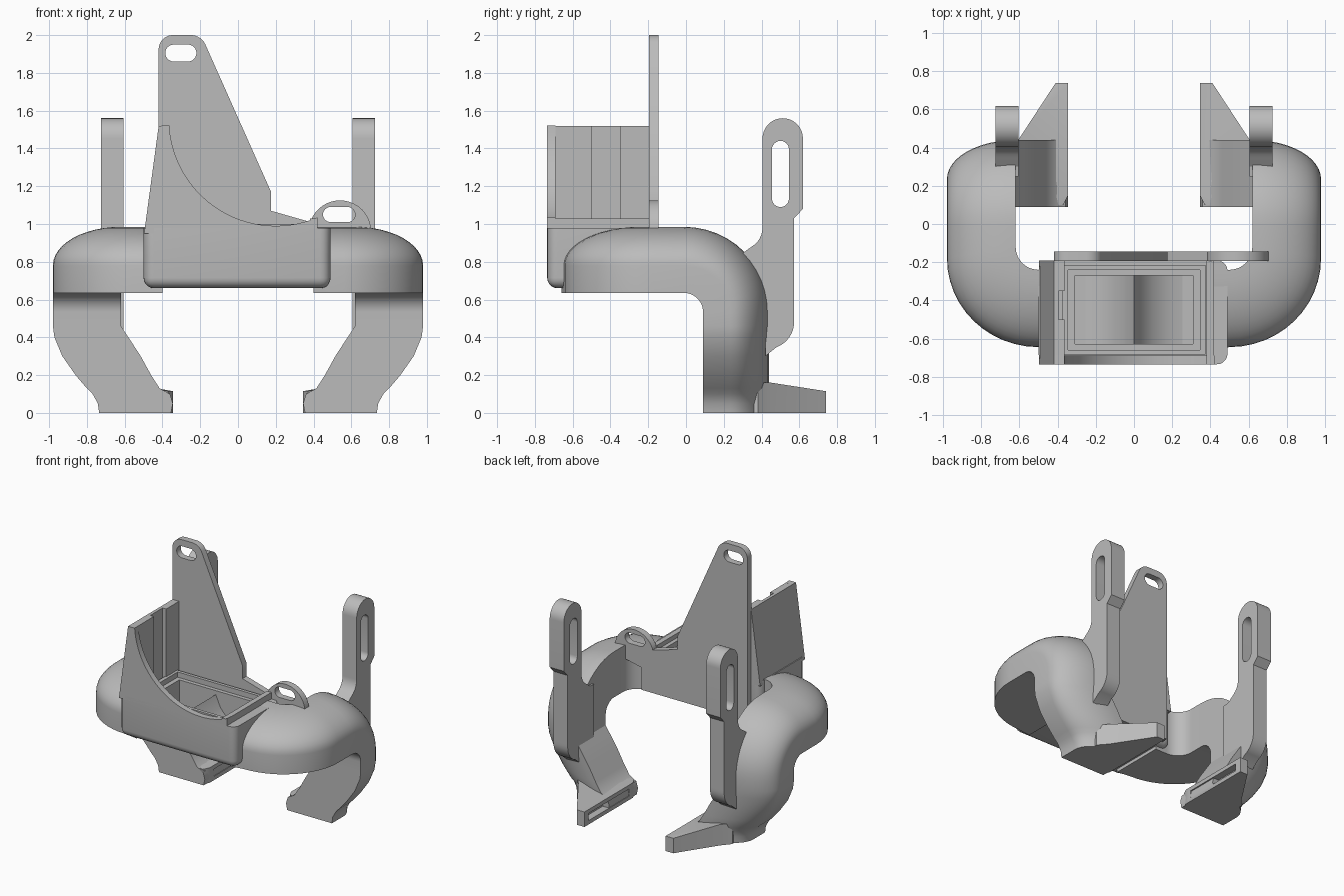
import bpy, bmesh, math
from mathutils import Matrix, Vector

cube = bpy.data.objects.get("Cube")
if cube:
    bpy.data.objects.remove(cube, do_unlink=True)

grey = bpy.data.materials.new("plain grey")
grey.use_nodes = True
grey.diffuse_color = (0.5, 0.5, 0.5, 1)
grey.node_tree.nodes["Principled BSDF"].inputs["Base Color"].default_value = (0.5, 0.5, 0.5, 1)
parts = []


def finish(name, bm):
    bmesh.ops.remove_doubles(bm, verts=bm.verts, dist=0.0002)
    bmesh.ops.recalc_face_normals(bm, faces=bm.faces)
    mesh = bpy.data.meshes.new(name)
    bm.to_mesh(mesh)
    bm.free()
    mesh.materials.clear()
    mesh.materials.append(grey)
    ob = bpy.data.objects.new(name, mesh)
    bpy.context.collection.objects.link(ob)
    parts.append(ob)
    return ob


def evaluated_bmesh(ob):
    bpy.context.view_layer.update()
    dg = bpy.context.evaluated_depsgraph_get()
    mesh = bpy.data.meshes.new_from_object(ob.evaluated_get(dg))
    bm = bmesh.new()
    bm.from_mesh(mesh)
    bpy.data.meshes.remove(mesh)
    return bm


AXES = {"x": ((0, 1, 0), (0, 0, 1), (1, 0, 0)),
        "y": ((1, 0, 0), (0, 0, 1), (0, 1, 0)),
        "z": ((1, 0, 0), (0, 1, 0), (0, 0, 1))}


def prism(name, loops, axis, lo, hi):
    """Extrude an outline, with optional hole loops, along an axis."""
    cu = bpy.data.curves.new(name, "CURVE")
    cu.dimensions = "2D"
    cu.fill_mode = "BOTH"
    cu.extrude = (hi - lo) / 2
    for loop in loops:
        sp = cu.splines.new("POLY")
        sp.points.add(len(loop) - 1)
        for p, (a, b) in zip(sp.points, loop):
            p.co = (a, b, 0, 1)
        sp.use_cyclic_u = True
    tmp = bpy.data.objects.new(name + "_outline", cu)
    bpy.context.collection.objects.link(tmp)
    bm = evaluated_bmesh(tmp)
    bpy.data.objects.remove(tmp, do_unlink=True)
    u, v, w = (Vector(c) for c in AXES[axis])
    for vert in bm.verts:
        a, b, c = vert.co
        vert.co = u * a + v * b + w * (c + (lo + hi) / 2)
    return finish(name, bm)


def box_bm(x, y, z):
    bm = bmesh.new()
    bmesh.ops.create_cube(bm, size=1)
    for v in bm.verts:
        v.co = [lo + (c + 0.5) * (hi - lo) for c, (lo, hi) in zip(v.co, (x, y, z))]
    return bm


def box(name, x, y, z):
    return finish(name, box_bm(x, y, z))


def cut(ob, x, y, z):
    cutter = box("cutter", x, y, z)
    parts.remove(cutter)
    cutter.hide_render = True
    mod = ob.modifiers.new("cut", "BOOLEAN")
    mod.operation = "DIFFERENCE"
    mod.solver = "EXACT"
    mod.object = cutter
    bm = evaluated_bmesh(ob)
    ob.modifiers.clear()
    bm.to_mesh(ob.data)
    bm.free()
    bpy.data.objects.remove(cutter, do_unlink=True)


def arc(cx, cy, r, a0, a1, n=12):
    angles = [math.radians(a0 + (a1 - a0) * i / n) for i in range(n + 1)]
    return [(cx + r * math.cos(a), cy + r * math.sin(a)) for a in angles]


def slot(x0, x1, y0, y1):
    """Rounded slot outline; round ends lie on the longer direction."""
    r = min(x1 - x0, y1 - y0) / 2
    if x1 - x0 > y1 - y0:
        return arc(x0 + r, y0 + r, r, 90, 270) + arc(x1 - r, y0 + r, r, -90, 90)
    return arc(x0 + r, y0 + r, r, 180, 360) + arc(x0 + r, y1 - r, r, 0, 180)


# Intake box with rounded sides and bottom, and a raised rim
bm = box_bm((-0.5, 0.49), (-0.735, -0.19), (0.66, 0.98))
edges = [e for e in bm.edges if min(v.co.z for v in e.verts) < 0.8]
bmesh.ops.bevel(bm, geom=edges, offset=0.055, segments=5, profile=0.5, affect="EDGES")
body = finish("intake_box", bm)
rim = box("intake_rim", (-0.375, 0.375), (-0.685, -0.215), (0.9, 1.0))
for ob in (body, rim):
    cut(ob, (-0.345, 0.345), (-0.66, -0.24), (0.96, 1.2))
    cut(ob, (-0.31, 0.31), (-0.63, -0.27), (0.7, 1.2))
box("side_rail", (0.38, 0.42), (-0.735, -0.19), (0.9, 1.03))

# Flow divider inside the box
half = [(0.31, 0.69), (0.2, 0.71), (0.1, 0.77), (0.04, 0.84)]
prism("flow_divider", [half + [(0, 0.93)] + [(-a, b) for a, b in reversed(half)]],
      "y", -0.64, -0.26)

# Front plate with a sweeping cut-out
prism("front_plate", [[(-0.497, 0.95), (-0.42, 1.52)] + arc(0.2, 1.555, 0.565, 183.5, 293, 28)
                      + [(0.42, 0.95)]], "y", -0.735, -0.69)

# Tall side wall, thinner along its middle
for label, lo, hi, inner in (("front", -0.7, -0.5, -0.365), ("middle", -0.5, -0.35, -0.395),
                             ("rear", -0.35, -0.19, -0.365)):
    prism("side_wall_" + label, [[(-0.497, 0.95), (-0.42, 1.52), (inner, 1.52), (inner, 0.95)]],
          "y", lo, hi)

# Back plate with mounting arm and ear
outline = ([(-0.42, 0.68)] + arc(-0.345, 1.925, 0.075, 180, 90) + arc(-0.25, 1.915, 0.085, 90, 25)
           + [(0.175, 1.17), (0.175, 1.07), (0.385, 1.01)]
           + arc(0.54, 0.96, 0.165, 160, 0, 18) + [(0.7, 0.9), (0.48, 0.85), (0.48, 0.68)])
prism("back_plate", [outline, slot(-0.385, -0.22, 1.86, 1.95), slot(0.45, 0.62, 1.01, 1.09)],
      "y", -0.195, -0.145)


def duct_sections():
    """Inner edge, outer edge and dome direction along the duct."""
    up = Vector((0, 0, 1))
    back = Vector((0, 1, 0))
    z = 0.635
    yield Vector((0.4, -0.24, z)), Vector((0.4, -0.66, z)), up
    for i in range(13):
        t = math.pi / 2 * i / 12
        s, c = math.sin(t), math.cos(t)
        yield (Vector((0.5 + 0.12 * s, -0.12 - 0.12 * c, z)),
               Vector((0.5 + 0.48 * s, -0.18 - 0.465 * c, z)), up)
    for i in range(13):
        t = math.pi / 2 * i / 12
        v = Vector((0, math.sin(t), math.cos(t)))
        p = Vector((0, -0.01, 0.535)) + v * 0.1
        yield p + Vector((0.62, 0, 0)), p + Vector((0.98, 0, 0)), v
    for h, a, b in ((0.46, 0.62, 0.98), (0.4, 0.58, 0.972), (0.3, 0.515, 0.93), (0.2, 0.46, 0.86),
                    (0.13, 0.415, 0.8), (0.1, 0.36, 0.77), (0.05, 0.345, 0.742), (0, 0.355, 0.735)):
        yield Vector((a, 0.09, h)), Vector((b, 0.09, h)), back


# Ducts, outlet feet and slotted brackets on both sides
for side, sign in (("left", 1), ("right", -1)):
    bm = bmesh.new()
    rings = []
    for inner, outer, v in duct_sections():
        pts = [inner, outer]
        for i in range(13):
            t = math.pi / 2 * i / 12
            pts.append(inner + (outer - inner) * math.cos(t) + v * (0.145 + 0.205 * math.sin(t)))
        rings.append([bm.verts.new((p.x * sign, p.y, p.z)) for p in pts])
    n = len(rings[0])
    for a, b in zip(rings, rings[1:]):
        for i in range(n):
            j = (i + 1) % n
            bm.faces.new((a[i], a[j], b[j], b[i]))
    bm.faces.new(rings[0])
    bm.faces.new(rings[-1])
    finish(side + "_duct", bm)

    plan = [(0.345, 0.15), (0.37, 0.1), (0.62, 0.1), (0.66, 0.38), (0.6, 0.45), (0.41, 0.74), (0.345, 0.74)]
    foot = prism(side + "_outlet_foot", [[(a * sign, b) for a, b in plan]], "z", 0, 0.115)
    # Raise the heel of the foot so its top slopes to the tip
    for vert in foot.data.vertices:
        if vert.co.z > 0.1 and abs(vert.co.x) > 0.5:
            vert.co.z = 0.16
    cut(foot, sorted((0.33 * sign, 0.4 * sign)), (0.2, 0.69), (0.03, 0.085))

    bracket = ([(0.25, 0.4), (0.25, 0.84), (0.3, 0.845)] + arc(0.29, 0.98, 0.115, -60, 0, 6)
               + arc(0.512, 1.453, 0.107, 180, 0, 18)
               + [(0.619, 1.08), (0.572, 1.03), (0.572, 0.5)]
               + arc(0.432, 0.48, 0.14, 0, -70, 8) + [(0.42, 0.3), (0.42, 0.4)])
    prism(side + "_bracket", [bracket, slot(0.455, 0.545, 1.09, 1.44)],
          "x", *sorted((0.605 * sign, 0.725 * sign)))

# Smooth curved surfaces while keeping edges crisp
bpy.ops.object.select_all(action="DESELECT")
for ob in parts:
    ob.select_set(True)
bpy.context.view_layer.objects.active = parts[0]
bpy.ops.object.shade_smooth_by_angle(angle=math.radians(30))
